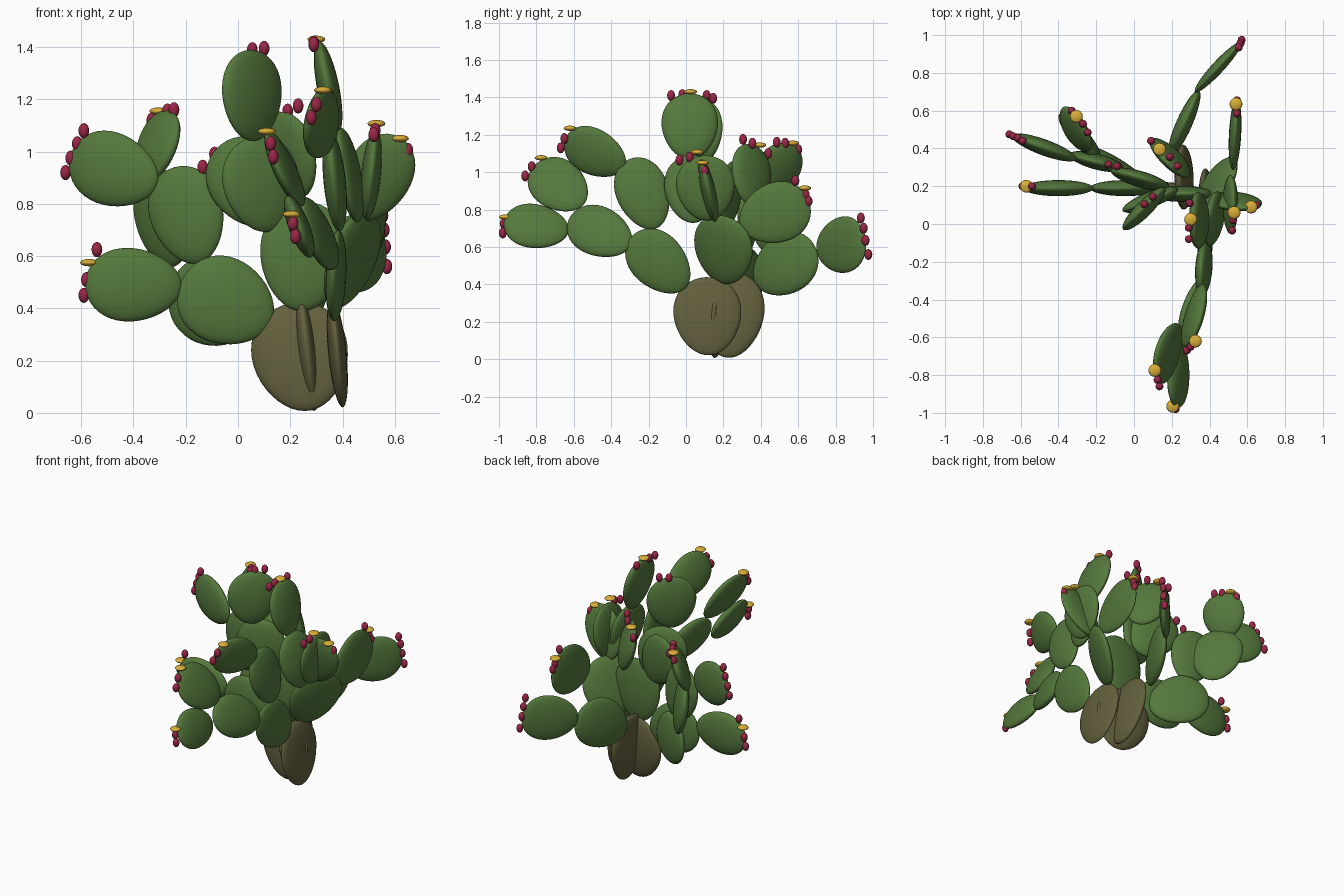
import bpy
from mathutils import Vector, Matrix


def material(name, rgb):
    m = bpy.data.materials.new(name)
    m.diffuse_color = (*rgb, 1)
    return m


GREEN = material("pad_green", (0.09, 0.19, 0.046))
BROWN = material("old_pad_brown", (0.125, 0.118, 0.047))
RED = material("fruit_red", (0.32, 0.02, 0.06))
YELLOW = material("flower_yellow", (0.70, 0.42, 0.04))


def ellipsoid(name, mat, seg, rings, matrix, taper=0.0):
    """Unit sphere, optionally narrowed at its base, baked through a matrix."""
    bpy.ops.mesh.primitive_uv_sphere_add(segments=seg, ring_count=rings, radius=1)
    ob = bpy.context.object
    ob.name = name
    for v in ob.data.vertices:
        v.co.x *= 1 + taper * v.co.z
    ob.data.transform(matrix)
    ob.data.materials.append(mat)
    bpy.ops.object.shade_smooth()
    return ob


def pad(name, centre, along, across, length, width, thick=0.085, mat=GREEN):
    """Flat pad: 'along' runs base to tip, 'across' is the broad direction."""
    z = Vector(along).normalized()
    x = Vector(across)
    x = (x - z * x.dot(z)).normalized()
    y = z.cross(x)
    rot = Matrix((x, y, z)).transposed().to_4x4()
    size = Matrix.Diagonal((width / 2, thick / 2, length / 2, 1))
    ellipsoid(name, mat, 32, 20, Matrix.Translation(centre) @ rot @ size, 0.12)


X, Y, Z = (1, 0, 0), (0, 1, 0), (0, 0, 1)

# Woody pads forming the trunk
pad("trunk_pad_wide", (.24, .17, .215), (-.2, .1, 1), (.97, -.14, 0), .42, .37, .085, BROWN)
pad("trunk_pad_right", (.38, .115, .23), (-.1, -.05, 1), Y, .42, .36, .07, BROWN)
pad("trunk_pad_back", (.265, .245, .235), (-.12, .12, 1), Y, .46, .34, .085, BROWN)

# Core pads above the trunk
pad("core_pad_wide", (.25, .16, .60), (.05, 0, 1), X, .42, .33)
pad("core_pad_right", (.435, .20, .585), (.35, 0, .9), (.5, .87, 0), .39, .35)

# Left branches
pad("left_low_pad", (-.045, .19, .425), (-.85, 0, .4), Z, .38, .33)
pad("left_low_tip_pad", (-.40, .19, .49), (-1, 0, .03), Z, .37, .28)
pad("left_rear_pad", (-.10, .31, .42), (-.75, .45, .4), Z, .39, .33)
pad("left_mid_pad", (-.195, .33, .757), (-.25, .05, .95), (-.95, .25, 0), .38, .29)
pad("left_mid_tip_pad", (-.475, .405, .93), (-.9, .33, .3), Z, .37, .28)
pad("left_back_pad", (-.285, .46, .745), (-.2, .05, 1), (-.65, .75, 0), .38, .32)
pad("left_back_tip_pad", (-.31, .50, 1.02), (.3, .15, 1), (-.5, .85, 0), .29, .27)

# Upper middle pads
pad("upper_left_pad", (.04, .235, .88), (-.55, .2, .8), (.8, -.2, .55), .37, .30)
pad("upper_front_pad", (.09, .13, .875), (-.2, -.1, 1), (.9, .35, 0), .37, .31)
pad("upper_front_tip_pad", (.053, .08, 1.215), (0, .05, 1), (.7, .7, 0), .35, .31)
pad("upper_back_pad", (.195, .35, .985), (-.32, .03, 1), (-.7, .7, 0), .34, .28)
pad("crown_pad", (.425, .03, .91), (-.2, -.1, 1), (.15, 1, 0), .37, .29)
pad("crown_tip_pad", (.345, .02, 1.245), (-.2, 0, 1), Y, .36, .30)
pad("right_upright_pad", (.51, .105, .915), (.1, -.12, 1), Y, .35, .31, .075)
pad("right_outer_pad", (.535, .12, .90), (.45, -.2, .9), (.9, .1, -.4), .36, .25, .075)

# Rear branch
pad("rear_low_pad", (.265, .53, .505), (.33, .75, .5), Z, .40, .32)
pad("rear_low_tip_pad", (.445, .83, .61), (.24, .26, .05), Z, .36, .30, .065)
pad("rear_right_pad", (.535, .475, .78), (.05, .95, .35), Z, .39, .32, .065)

# Front branch
pad("front_low_pad", (.375, -.145, .52), (0, -.7, .7), (.1, .7, .7), .40, .29, .075)
pad("front_mid_pad", (.31, -.46, .68), (-.33, -.85, .4), (-.2, .4, .9), .38, .27)
pad("front_tip_pad", (.235, -.80, .71), (-.05, -.98, .15), (-.35, 0, .9), .35, .25, .08)
pad("front_raised_tip_pad", (.18, -.68, .93), (-.1, -.2, .16), (-.2, .65, .72), .36, .28, .075)
pad("front_high_pad", (.37, -.23, .885), (-.1, -.35, .93), (0, .93, .35), .40, .28)
pad("front_high_tip_pad", (.32, -.485, 1.105), (-.07, -.30, .14), (.35, .35, .85), .36, .26, .08)

# Fruits and flowers along the tips
fruits = {
    "left_low": [(-.54, .2, .625), (-.58, .2, .51), (-.59, .2, .45)],
    "left_mid": [(-.59, .44, 1.08), (-.615, .455, 1.03), (-.64, .465, .975), (-.66, .475, .92)],
    "left_back": [(-.245, .485, 1.16), (-.27, .53, 1.155), (-.33, .60, 1.12)],
    "upper_left": [(-.135, .315, .94), (-.09, .305, .99)],
    "upper_back": [(.09, .44, 1.10), (.19, .355, 1.155), (.23, .305, 1.175)],
    "upper_front": [(.055, .105, 1.39), (.10, .145, 1.395)],
    "crown": [(.295, .11, 1.41), (.29, -.02, 1.415), (.29, -.08, 1.41)],
    "right": [(.52, -.035, 1.065), (.525, .02, 1.08), (.65, .10, 1.005)],
    "rear_right": [(.545, .585, .955), (.54, .64, .88), (.545, .655, .845)],
    "rear": [(.555, .935, .755), (.56, .95, .70), (.565, .96, .635), (.57, .975, .56)],
    "front": [(.30, -.65, 1.18), (.28, -.67, 1.13), (.125, -.825, 1.03),
              (.135, -.86, .98), (.21, -.975, .725), (.22, -.98, .675)],
}
for where, spots in fruits.items():
    for p in spots:
        ellipsoid(where + "_fruit", RED, 14, 10,
                  Matrix.Translation(p) @ Matrix.Diagonal((.021, .021, .029, 1)))

flowers = [(-.57, .2, .575), (-.305, .57, 1.155), (.135, .395, 1.145), (.30, .025, 1.43),
           (.53, .06, 1.107), (.62, .09, 1.05), (.54, .635, .915),
           (.325, -.62, 1.235), (.11, -.775, 1.077), (.205, -.965, .76)]
for p in flowers:
    ellipsoid("flower", YELLOW, 16, 10,
              Matrix.Translation(p) @ Matrix.Diagonal((.034, .034, .014, 1)))
